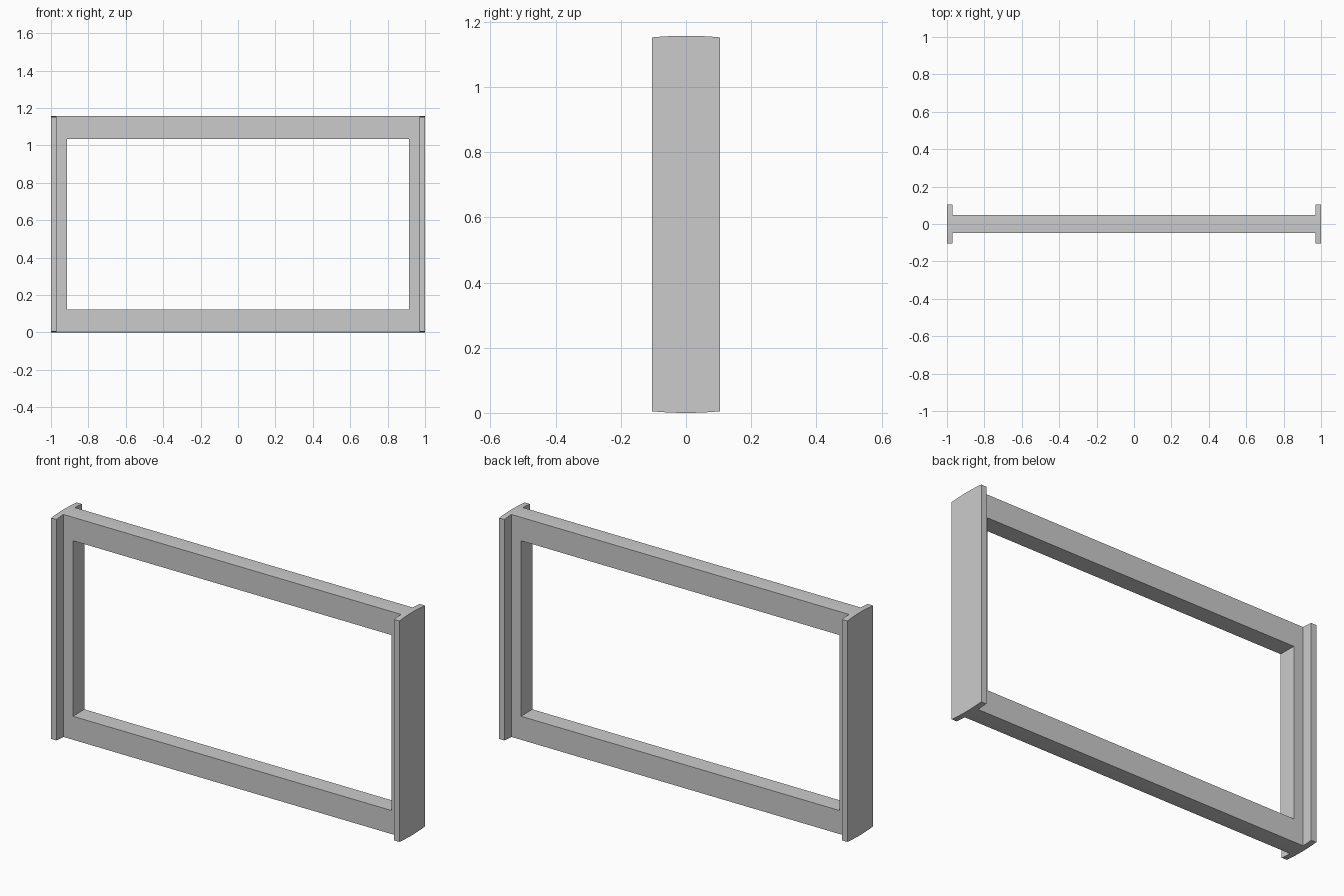
import bpy, bmesh, math
from mathutils import Vector

if "Cube" in bpy.data.objects:
    bpy.data.objects.remove(bpy.data.objects["Cube"])

H = 1.157              # overall height
CROWN = 0.005          # drop of the curved ends at the flange edges
FLANGE_Y, WEB_Y = 0.105, 0.047
FLANGE_X, OPEN_X = 0.97, 0.915
RAIL = 0.123           # height of top and bottom rails


def prism(name, outline, direction):
    """Extrude a closed 3D outline along a direction into a solid."""
    bm = bmesh.new()
    face = bm.faces.new([bm.verts.new(p) for p in outline])
    ext = bmesh.ops.extrude_face_region(bm, geom=[face])
    verts = [v for v in ext["geom"] if isinstance(v, bmesh.types.BMVert)]
    bmesh.ops.translate(bm, verts=verts, vec=Vector(direction))
    bmesh.ops.recalc_face_normals(bm, faces=bm.faces)
    mesh = bpy.data.meshes.new(name)
    bm.to_mesh(mesh)
    bm.free()
    obj = bpy.data.objects.new(name, mesh)
    bpy.context.collection.objects.link(obj)
    return obj


def apply_boolean(obj, cutter, operation):
    cutter.hide_render = True
    mod = obj.modifiers.new(operation.lower(), 'BOOLEAN')
    mod.object, mod.operation, mod.solver = cutter, operation, 'EXACT'
    bpy.context.view_layer.objects.active = obj
    bpy.ops.object.modifier_apply(modifier=mod.name)
    bpy.data.objects.remove(cutter, do_unlink=True)


# Frame body: I-shaped plan (web plus end flanges) extruded upwards
quarter = [(1, FLANGE_Y), (FLANGE_X, FLANGE_Y), (FLANGE_X, WEB_Y)]
half = quarter + [(-x, y) for x, y in reversed(quarter)]
plan = half + [(-x, -y) for x, y in half]
frame = prism("window_frame", [(x, y, -0.1) for x, y in plan], (0, 0, H + 0.2))

# Rectangular opening
opening = prism("opening_cutter",
                [(-OPEN_X, -0.5, RAIL), (OPEN_X, -0.5, RAIL),
                 (OPEN_X, -0.5, H - RAIL), (-OPEN_X, -0.5, H - RAIL)], (0, 1, 0))
apply_boolean(frame, opening, 'DIFFERENCE')

# Gently crowned top and bottom
steps, reach = 20, 0.15
ys = [reach * (2 * i / steps - 1) for i in range(steps + 1)]
drop = lambda y: CROWN * (y / FLANGE_Y) ** 2
profile = [(-1.5, y, drop(y)) for y in ys]
profile += [(-1.5, y, H - drop(y)) for y in reversed(ys)]
crown = prism("crown_cutter", profile, (3, 0, 0))
apply_boolean(frame, crown, 'INTERSECT')

bpy.ops.object.select_all(action='DESELECT')
frame.select_set(True)
bpy.context.view_layer.objects.active = frame
bpy.ops.object.shade_smooth_by_angle(angle=math.radians(30))
